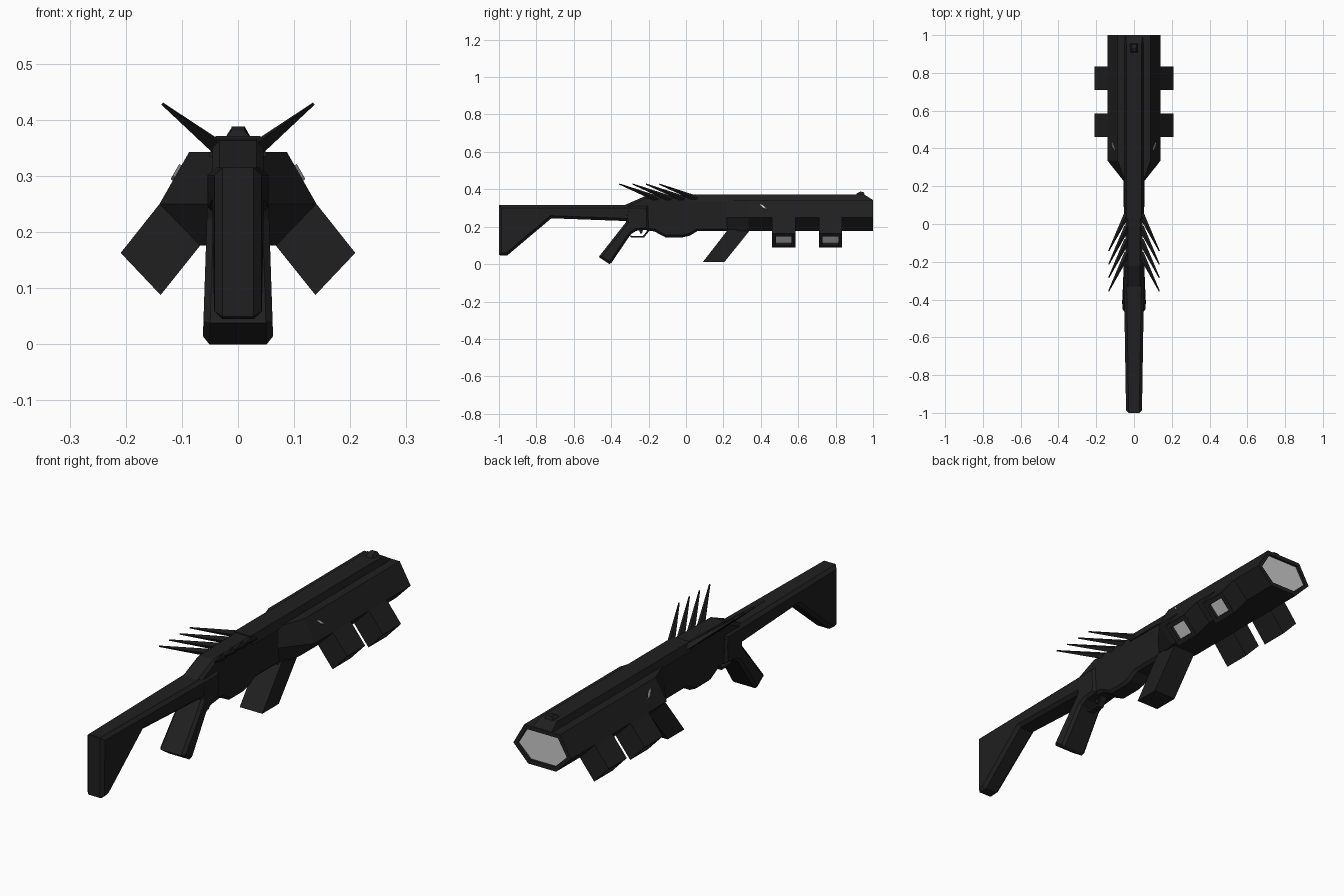
import bpy, bmesh
from mathutils import Vector

if "Cube" in bpy.data.objects:
    bpy.data.objects.remove(bpy.data.objects["Cube"])


def material(name, c):
    m = bpy.data.materials.new(name)
    m.diffuse_color = (*c, 1)
    m.use_nodes = True
    m.node_tree.nodes["Principled BSDF"].inputs["Base Color"].default_value = m.diffuse_color
    return m


BLACK = material("matte black", (0.014, 0.014, 0.014))
GREY = material("light grey", (0.6, 0.6, 0.6))


def finish(bm, name, fix=True):
    if fix:
        bmesh.ops.recalc_face_normals(bm, faces=bm.faces[:])
    me = bpy.data.meshes.new(name)
    bm.to_mesh(me)
    bm.free()
    me.materials.append(BLACK)
    me.materials.append(GREY)
    ob = bpy.data.objects.new(name, me)
    bpy.context.collection.objects.link(ob)
    return ob


def mirror(ob):
    ob.modifiers.new("Mirror", 'MIRROR').use_axis[0] = True
    return ob


def side_prism(name, profile, half, chamfer=0.0):
    """Side profile (y, z) spanning x = -half..half; half may depend on (y, z)."""
    h = half if callable(half) else (lambda y, z: half)
    bm = bmesh.new()
    sides = [[bm.verts.new((s * h(y, z), y, z)) for y, z in profile] for s in (-1, 1)]
    caps = [bm.faces.new(s) for s in sides]
    n = len(profile)
    for i in range(n):
        j = (i + 1) % n
        bm.faces.new((sides[0][i], sides[0][j], sides[1][j], sides[1][i]))
    bmesh.ops.recalc_face_normals(bm, faces=bm.faces[:])
    if chamfer:
        rim = list({e for f in caps for e in f.edges})
        bmesh.ops.bevel(bm, geom=rim, offset=chamfer, segments=1, affect='EDGES')
    return finish(bm, name)


def loft(sections):
    """Closed skin through cross-sections (y, [(x, z), ...])."""
    bm = bmesh.new()
    rings = [[bm.verts.new((x, y, z)) for x, z in pts] for y, pts in sections]
    for a, b in zip(rings, rings[1:]):
        for i in range(len(a)):
            j = (i + 1) % len(a)
            bm.faces.new((a[i], a[j], b[j], b[i]))
    bm.faces.new(rings[0])
    bm.faces.new(rings[-1])
    bmesh.ops.recalc_face_normals(bm, faces=bm.faces[:])
    return bm


def grey_recess(bm, direction, rim, depth):
    """Sink a grey panel into the face that points most along direction."""
    bm.normal_update()
    f = max(bm.faces, key=lambda f: f.normal.dot(Vector(direction)))
    bmesh.ops.inset_individual(bm, faces=[f], thickness=rim)
    bmesh.ops.inset_individual(bm, faces=[f], thickness=0.0005, depth=-depth)
    f.material_index = 1


# Shoulder stock, slightly wider toward the grip
side_prism("stock", [(-1, 0.315), (-1, 0.05), (-0.99, 0.045), (-0.955, 0.047),
                     (-0.72, 0.245), (-0.31, 0.23), (-0.2, 0.24), (-0.2, 0.315)],
           lambda y, z: 0.042 + 0.013 * (y + 1) / 0.8, 0.014)

# Pistol grip
side_prism("pistol_grip", [(-0.33, 0.29), (-0.32, 0.225), (-0.467, 0.038), (-0.41, 0.0),
                           (-0.398, 0.008), (-0.295, 0.16), (-0.265, 0.178),
                           (-0.2, 0.185), (-0.2, 0.3)],
           lambda y, z: 0.063 - 0.01 * z / 0.3, 0.012)

# Trigger guard and trigger
side_prism("trigger_guard", [(-0.305, 0.155), (-0.29, 0.141), (-0.225, 0.141), (-0.195, 0.18),
                             (-0.207, 0.18), (-0.23, 0.15), (-0.285, 0.15)], 0.015)
side_prism("trigger", [(-0.25, 0.185), (-0.245, 0.163), (-0.235, 0.163), (-0.23, 0.185)], 0.008)

# Receiver
side_prism("receiver", [(-0.33, 0.315), (-0.22, 0.363), (0.05, 0.368), (0.3, 0.368),
                        (0.3, 0.176), (0.06, 0.176), (0.02, 0.152), (-0.02, 0.143),
                        (-0.11, 0.143), (-0.17, 0.175), (-0.21, 0.18), (-0.33, 0.235)],
           0.045, 0.012)

# Six-sided barrel housing that narrows to the receiver, with grey muzzle
HEX = [(0.087, 0.343), (0.14, 0.25), (0.068, 0.176),
       (-0.068, 0.176), (-0.14, 0.25), (-0.087, 0.343)]
NECK = [(0.043, 0.343), (0.045, 0.25), (0.043, 0.176),
        (-0.043, 0.176), (-0.045, 0.25), (-0.043, 0.343)]
bm = loft([(0.215, NECK), (0.335, HEX), (1.0, HEX)])
grey_recess(bm, (0, 1, 0), 0.02, 0.01)
finish(bm, "barrel_housing", False)

# Top rail with sloped end, and front sight
RAIL = [(0.052, 0.335), (0.04, 0.371), (-0.04, 0.371), (-0.052, 0.335)]
RAIL_END = [(0.05, 0.335), (0.045, 0.344), (-0.045, 0.344), (-0.05, 0.335)]
finish(loft([(0.03, RAIL), (0.955, RAIL), (0.998, RAIL_END)]), "top_rail")
side_prism("front_sight", [(0.905, 0.365), (0.915, 0.38), (0.932, 0.388), (0.95, 0.385),
                           (0.957, 0.365)], lambda y, z: 0.025 if z < 0.37 else 0.012)

# Angled side vents with grey recessed panels
for i, y in enumerate((0.46, 0.71)):
    sec = [(0.14, 0.25), (0.209, 0.163), (0.138, 0.088), (0.066, 0.178)]
    bm = loft([(y, sec), (y + 0.125, sec)])
    grey_recess(bm, (0.7, 0, -0.7), 0.029, 0.015)
    mirror(finish(bm, f"side_vent_{i + 1}", False))

# Slanted foregrip
side_prism("foregrip", [(0.09, 0.011), (0.205, 0.011), (0.345, 0.185), (0.225, 0.185)], 0.055)

# Small light slit on each upper slope of the housing
bm = bmesh.new()
bm.faces.new([bm.verts.new((0.089 + 0.053 * (0.343 - z) / 0.093, y, z))
              for y, z in [(0.393, 0.32), (0.41, 0.314), (0.432, 0.293), (0.412, 0.3)]])
slit = finish(bm, "light_slit")
slit.data.polygons[0].material_index = 1
sol = slit.modifiers.new("Solidify", 'SOLIDIFY')
sol.thickness, sol.offset = 0.006, 0
mirror(slit)

# Swept-back spikes
for i in range(4):
    base = Vector((0.036, 0.055 - 0.07 * i, 0.35))
    tip = Vector((0.134, -0.143 - 0.071 * i, 0.428))
    d = tip - base
    bm = bmesh.new()
    bmesh.ops.create_cone(bm, cap_ends=True, segments=4, radius1=0.016, radius2=0.003,
                          depth=d.length)
    bm.transform(d.to_track_quat('Z', 'Y').to_matrix().to_4x4())
    bmesh.ops.translate(bm, verts=bm.verts[:], vec=(base + tip) / 2)
    mirror(finish(bm, f"spike_{i + 1}"))
